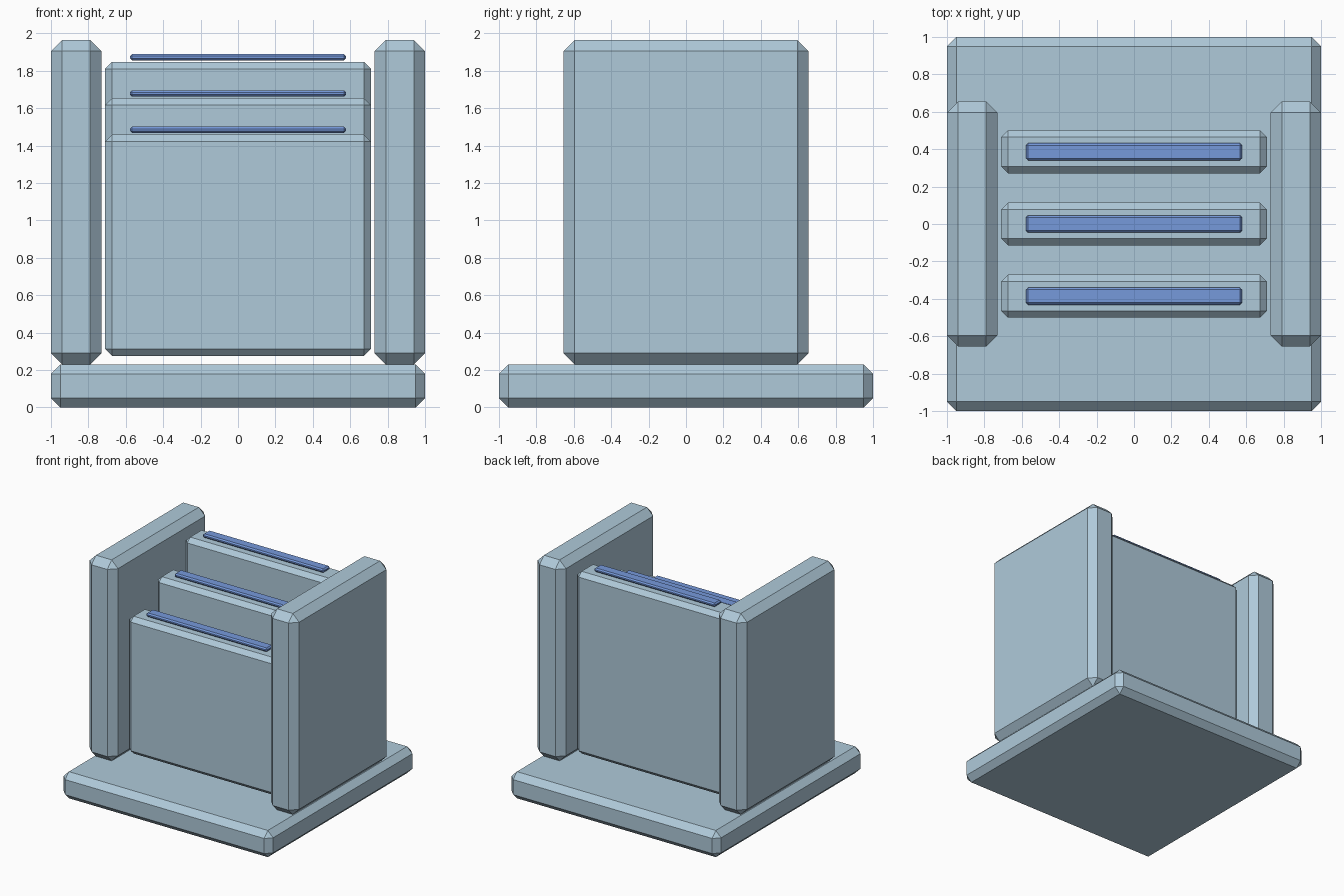
import bpy

if "Cube" in bpy.data.objects:
    bpy.data.objects.remove(bpy.data.objects["Cube"])


def material(name, color):
    m = bpy.data.materials.new(name)
    m.diffuse_color = (*color, 1)
    m.use_nodes = True
    m.node_tree.nodes["Principled BSDF"].inputs["Base Color"].default_value = m.diffuse_color
    return m


PALE = material("pale_blue_grey", (0.43, 0.59, 0.70))
BLUE = material("blue", (0.18, 0.32, 0.71))


def chamfered_box(name, x, y, z, chamfer, mat):
    """Box between (min, max) ranges with flat chamfered edges."""
    bpy.ops.mesh.primitive_cube_add(
        size=1, location=[(a + b) / 2 for a, b in (x, y, z)])
    ob = bpy.context.object
    ob.name = name
    ob.scale = [b - a for a, b in (x, y, z)]
    bpy.ops.object.transform_apply(location=False, rotation=False, scale=True)
    bevel = ob.modifiers.new("chamfer", 'BEVEL')
    bevel.width = chamfer
    bevel.segments = 1
    bevel.limit_method = 'NONE'
    ob.data.materials.append(mat)
    return ob


# Base slab
chamfered_box("base", (-1, 1), (-1, 1), (0, 0.23), 0.05, PALE)

# Side walls
for name, x in (("left_wall", (-1, -0.73)), ("right_wall", (0.73, 1))):
    chamfered_box(name, x, (-0.655, 0.655), (0.23, 1.965), 0.06, PALE)

# Three stepped panels, each with a blue strip floating just above
for i, row in enumerate(("front", "middle", "back")):
    y = (i - 1) * 0.386
    top = 1.46 + i * 0.194
    chamfered_box(row + "_panel", (-0.71, 0.71), (y - 0.115, y + 0.115),
                  (0.275, top), 0.037, PALE)
    chamfered_box(row + "_strip", (-0.578, 0.578), (y - 0.046, y + 0.046),
                  (top + 0.008, top + 0.041), 0.011, BLUE)
